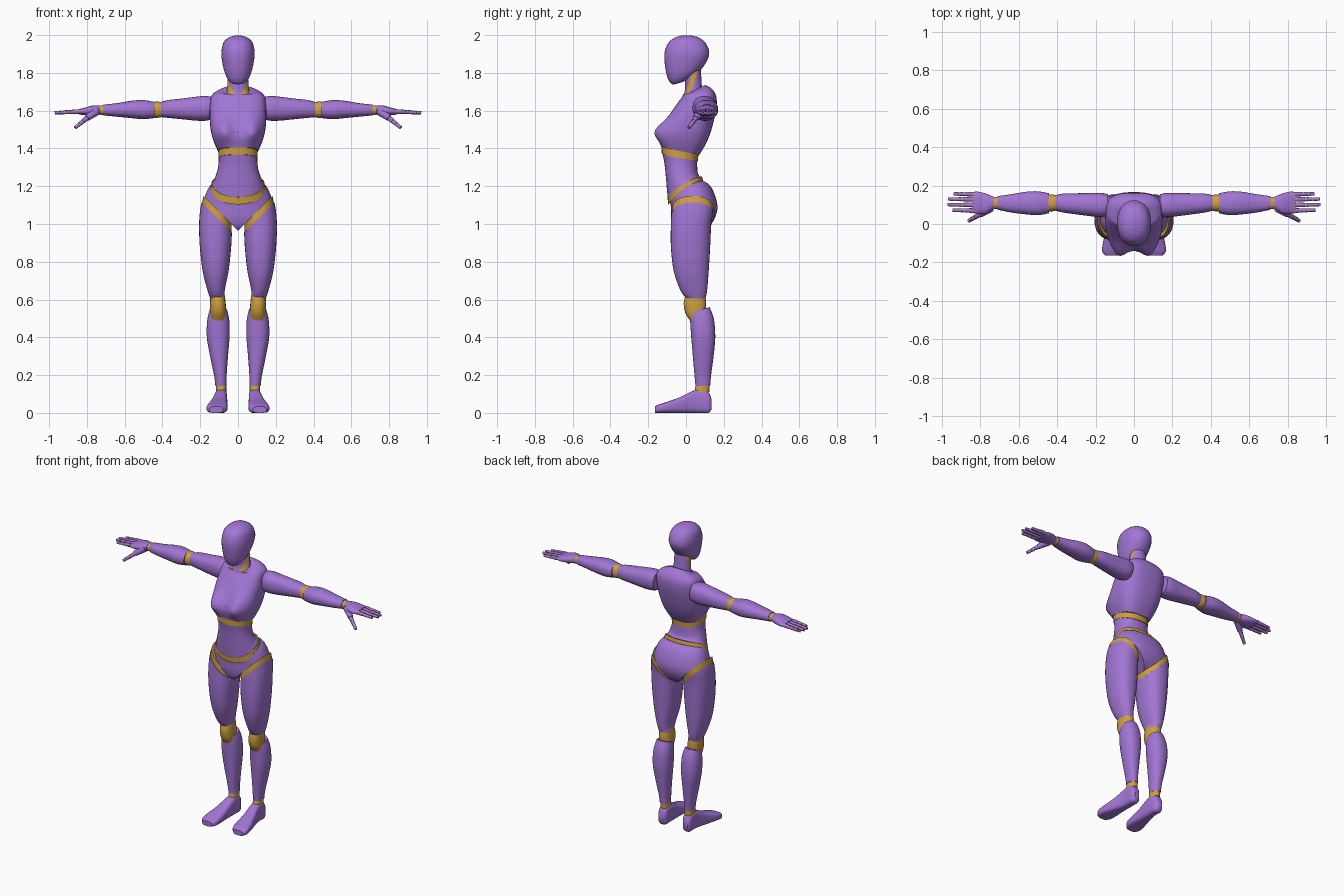
import bpy, bmesh, math
from mathutils import Vector

if "Cube" in bpy.data.objects:
    bpy.data.objects.remove(bpy.data.objects["Cube"])


def material(name, rgb):
    m = bpy.data.materials.new(name)
    m.diffuse_color = (*rgb, 1)
    m.use_nodes = True
    m.node_tree.nodes["Principled BSDF"].inputs["Base Color"].default_value = m.diffuse_color
    return m


PURPLE = material("purple_shell", (0.36, 0.18, 0.66))
GOLD = material("gold_joint", (0.62, 0.35, 0.05))


def finish(name, bm, mats, mirror):
    bmesh.ops.recalc_face_normals(bm, faces=bm.faces)
    me = bpy.data.meshes.new(name)
    bm.to_mesh(me)
    bm.free()
    for m in mats:
        me.materials.append(m)
    ob = bpy.data.objects.new(name, me)
    bpy.context.collection.objects.link(ob)
    bpy.ops.object.select_all(action='DESELECT')
    ob.select_set(True)
    bpy.context.view_layer.objects.active = ob
    bpy.ops.object.shade_smooth_by_angle(angle=math.radians(40))
    if mirror:
        ob.modifiers.new("Mirror", 'MIRROR')
    return ob


def smooth_rings(rings, steps):
    """Catmull-Rom interpolation between key sections."""
    rings = [tuple(r) + (0,) * (7 - len(r)) for r in rings]
    out = []
    for i in range(len(rings) - 1):
        a, b, c, d = (rings[max(i - 1, 0)], rings[i], rings[i + 1],
                      rings[min(i + 2, len(rings) - 1)])
        for s in range(steps):
            t = s / steps
            out.append([0.5 * (2 * q + (r - p) * t + (2 * p - 5 * q + 4 * r - w) * t * t
                               + (3 * q - p - 3 * r + w) * t ** 3)
                        for p, q, r, w in zip(a, b, c, d)])
    out.append(rings[-1])
    return out


AXES = {'z': lambda u, v, w: (u, v, w), 'y': lambda u, v, w: (u, w, v),
        'x': lambda u, v, w: (w, u, v)}


def loft(name, rings, mat, axis='z', mirror=False, n=2.3, sides=32, steps=4,
         cuts=(), deform=None, paint=None):
    """Section: (position, u0, u1, v0, v1, tilt along v, bow along u)."""
    bm = bmesh.new()
    loops = []
    for w, u0, u1, v0, v1, tilt, bow in smooth_rings(rings, steps):
        loop = []
        for k in range(sides):
            a = 2 * math.pi * k / sides
            c, s = math.cos(a), math.sin(a)
            u = (u0 + u1) / 2 + (u1 - u0) / 2 * math.copysign(abs(c) ** (2 / n), c)
            v = (v0 + v1) / 2 + (v1 - v0) / 2 * math.copysign(abs(s) ** (2 / n), s)
            p = Vector(AXES[axis](u, v, w + tilt * v + bow * u * u))
            if deform:
                deform(p)
            loop.append(bm.verts.new(p))
        loops.append(loop)
    for A, B in zip(loops, loops[1:]):
        for k in range(sides):
            j = (k + 1) % sides
            bm.faces.new((A[k], A[j], B[j], B[k]))
    bm.faces.new(loops[0])
    bm.faces.new(loops[-1])
    # planar cuts: (point, normal, remove the side the normal points to)
    for co, no, remove in cuts:
        r = bmesh.ops.bisect_plane(bm, geom=bm.verts[:] + bm.edges[:] + bm.faces[:], dist=1e-5,
                                   plane_co=co, plane_no=no, clear_outer=remove)
        if remove:
            edges = [e for e in r['geom_cut'] if isinstance(e, bmesh.types.BMEdge)]
            bmesh.ops.holes_fill(bm, edges=edges, sides=0)
    if paint:
        for f in bm.faces:
            f.material_index = paint(f.calc_center_median())
    return finish(name, bm, [mat, GOLD] if paint else [mat], mirror)


def rod(name, p, q, r0, r1, mat):
    """Tapered mirrored rod between two points."""
    p, q = Vector(p), Vector(q)
    bm = bmesh.new()
    bmesh.ops.create_cone(bm, cap_ends=True, segments=12, radius1=r0, radius2=r1,
                          depth=(q - p).length)
    bm.transform(Vector((0, 0, 1)).rotation_difference(q - p).to_matrix().to_4x4())
    bmesh.ops.translate(bm, verts=bm.verts, vec=(p + q) / 2)
    finish(name, bm, [mat], True)


# Head
loft("head", [(1.757, -.015, .015, -.055, -.02, .3), (1.766, -.045, .045, -.078, .03, .3),
              (1.80, -.069, .069, -.1, .078, .2), (1.86, -.084, .084, -.113, .112, .05),
              (1.91, -.088, .088, -.113, .123), (1.96, -.077, .077, -.093, .103),
              (1.987, -.05, .05, -.058, .068), (1.998, -.015, .015, -.02, .03)],
     PURPLE, n=2.2)

# Neck with slanted gold collar
slope = Vector((0, -2.5, 1))
loft("neck", [(1.62, -.072, .072, -.02, .1), (1.67, -.069, .069, -.016, .095),
              (1.72, -.057, .057, -.005, .085), (1.83, -.052, .052, -.01, .078)],
     PURPLE, n=2, cuts=[((0, 0, f), slope, False) for f in (1.645, 1.71)],
     paint=lambda c: int(1.645 < c.dot(slope) < 1.71))


# Chest
def bust(p):
    if p.y < 0.02:
        p.y -= .045 * math.exp(-((abs(p.x) - .078) / .045) ** 2 - ((p.z - 1.495) / .058) ** 2)


loft("chest", [(1.38, -.105, .105, -.13, .07, -.2), (1.44, -.13, .13, -.138, .108, -.1),
               (1.50, -.145, .145, -.125, .135), (1.58, -.15, .15, -.085, .155),
               (1.64, -.147, .147, -.045, .163), (1.675, -.14, .14, -.02, .158, .05),
               (1.69, -.11, .11, -.016, .135, .2), (1.685, -.066, .066, -.012, .1, .5)],
     PURPLE, n=2.8, sides=48, deform=bust)

# Waist band, abdomen and hip-line band
loft("waist_band", [(1.343, -.104, .104, -.128, .063, -.2), (1.382, -.104, .104, -.13, .066, -.2)],
     GOLD)
loft("abdomen", [(1.35, -.102, .102, -.124, .058, -.2), (1.30, -.105, .105, -.113, .06, -.1),
                 (1.25, -.121, .121, -.105, .065, .2), (1.195, -.139, .139, -.097, .083, .6, 1)],
     PURPLE)
loft("pelvis_band", [(1.2, -.14, .14, -.098, .085, .6, 1), (1.16, -.147, .147, -.094, .093, .6, 1)],
     GOLD)

# Pelvis trimmed by the two leg openings
hip = Vector((1, 0, -1))
hip_l = Vector((-1, 0, -1))
loft("pelvis", [(1.172, -.146, .146, -.092, .092, .6, 1), (1.145, -.165, .165, -.087, .135, .35, .6),
                (1.10, -.187, .187, -.081, .166), (1.03, -.185, .185, -.077, .152),
                (.98, -.13, .13, -.06, .115), (.955, -.05, .05, -.02, .06)],
     PURPLE, sides=48, cuts=[((0, 0, .965), hip, True), ((0, 0, .965), hip_l, True)])

# Thighs and the gold hip joints above them
thigh = [(.605, .068, .148, .002, .103), (.65, .07, .162, -.03, .112), (.75, .05, .187, -.065, .12),
         (.88, .036, .202, -.08, .128), (1.0, .03, .206, -.08, .134), (1.1, .02, .196, -.076, .148),
         (1.22, .0, .165, -.07, .13)]
loft("thigh", thigh, PURPLE, mirror=True, cuts=[((0, 0, .922), -hip, True)])
hip_ring = [(z, a + .003, b - .003, c + .003, d - .003) for z, a, b, c, d in thigh]
loft("hip_joint", hip_ring, GOLD, mirror=True,
     cuts=[((0, 0, .967), -hip, True), ((0, 0, .92), hip, True)])

# Knees, shins, ankles
loft("knee", [(.49, .068, .142, .02, .1), (.53, .064, .147, -.004, .105),
              (.58, .065, .148, -.012, .107), (.635, .072, .145, .0, .1)], GOLD, mirror=True)
loft("shin", [(.525, .058, .15, .02, .125, .28), (.48, .046, .163, .022, .148, .1),
              (.40, .045, .165, .028, .155), (.30, .053, .148, .036, .146),
              (.20, .06, .127, .045, .133), (.143, .061, .12, .05, .128)], PURPLE, mirror=True)
loft("ankle", [(.11, .062, .117, .045, .124), (.15, .062, .117, .051, .126)], GOLD, mirror=True)

# Feet, swept from heel to toe
loft("foot", [(.136, .075, .108, .02, .07), (.118, .06, .12, 0, .112), (.075, .057, .122, 0, .126),
              (.035, .057, .127, 0, .116), (-.03, .057, .144, 0, .084), (-.09, .055, .16, 0, .062),
              (-.14, .06, .166, 0, .046), (-.165, .08, .15, 0, .034)],
     PURPLE, axis='y', mirror=True, n=3.2)

# Arms
loft("upper_arm", [(.135, .045, .155, 1.555, 1.672), (.17, .035, .162, 1.547, 1.678),
                   (.22, .04, .161, 1.547, 1.674), (.30, .05, .16, 1.555, 1.664),
                   (.37, .06, .158, 1.562, 1.656), (.41, .07, .15, 1.566, 1.646)],
     PURPLE, axis='x', mirror=True)
loft("elbow", [(.39, .073, .147, 1.57, 1.642), (.425, .066, .153, 1.562, 1.648),
               (.46, .066, .15, 1.565, 1.645)], GOLD, axis='x', mirror=True)
loft("forearm", [(.442, .056, .16, 1.561, 1.646), (.5, .046, .17, 1.555, 1.656),
                 (.56, .05, .168, 1.56, 1.653), (.64, .06, .155, 1.568, 1.64),
                 (.712, .075, .145, 1.575, 1.632)], PURPLE, axis='x', mirror=True)
loft("wrist", [(.70, .078, .142, 1.577, 1.629), (.74, .08, .14, 1.579, 1.626)],
     GOLD, axis='x', mirror=True)

# Hands
loft("palm", [(.732, .078, .142, 1.578, 1.627), (.77, .055, .158, 1.574, 1.627),
              (.81, .053, .168, 1.576, 1.616), (.842, .057, .167, 1.58, 1.608)],
     PURPLE, axis='x', mirror=True)


def digit(name, p, q, r):
    p, q = Vector(p), Vector(q)
    rod(name + "_joints", p, p.lerp(q, .95), r * .85, r * .6, GOLD)
    for i, (a, b) in enumerate(((.08, .42), (.48, .70), (.76, 1))):
        rod(f"{name}_segment_{i + 1}", p.lerp(q, a), p.lerp(q, b),
            r * (1 - .3 * a), r * (1 - .35 * b), PURPLE)


for name, y, tip in (("index_finger", .07, .945), ("middle_finger", .099, .97),
                     ("ring_finger", .128, .968), ("little_finger", .155, .94)):
    digit(name, (.835, y, 1.596), (tip, y + .002, 1.589), .0125)
rod("thumb_base", (.75, .085, 1.6), (.80, .05, 1.56), .026, .016, PURPLE)
digit("thumb", (.79, .057, 1.568), (.862, .016, 1.51), .014)
